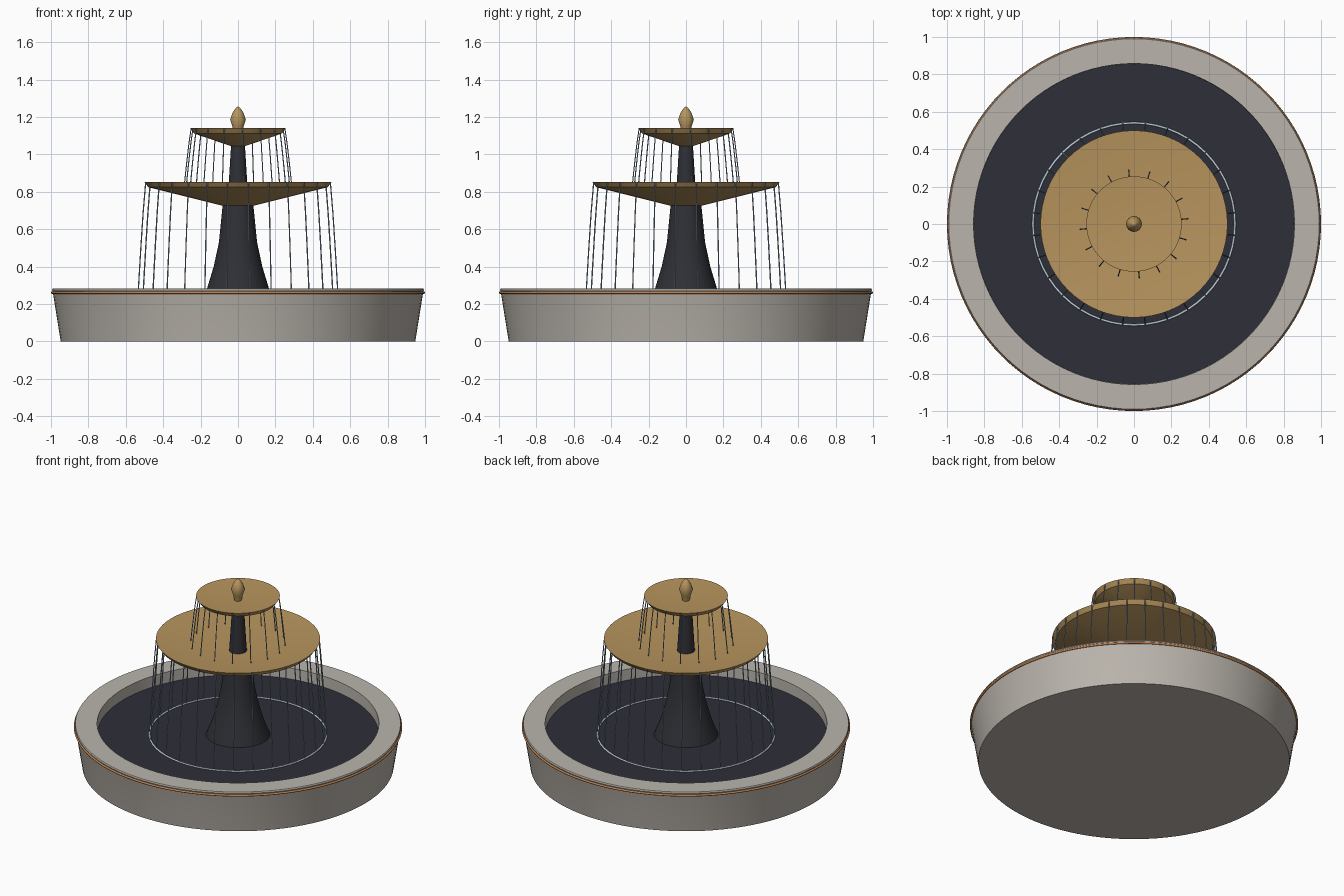
import bpy, bmesh, math

if "Cube" in bpy.data.objects:
    bpy.data.objects.remove(bpy.data.objects["Cube"])


def material(name, rgb):
    def lin(c):
        c /= 255
        return c / 12.92 if c <= 0.04045 else ((c + 0.055) / 1.055) ** 2.4
    m = bpy.data.materials.new(name)
    m.diffuse_color = (*[lin(c) for c in rgb], 1)
    m.use_nodes = True
    m.node_tree.nodes["Principled BSDF"].inputs["Base Color"].default_value = m.diffuse_color
    return m


STONE = material("pale stone", (186, 180, 172))
BRASS = material("brass", (184, 149, 94))
COPPER = material("copper", (196, 132, 78))
WATER = material("dark water", (46, 46, 56))
IRON = material("dark iron", (47, 48, 54))
STREAM = material("stream blue", (140, 165, 190))
FOAM = material("foam", (196, 214, 224))


def finish(ob, mat, angle=30):
    ob.data.materials.append(mat)
    for p in ob.data.polygons:
        p.use_smooth = True
    ob.data.set_sharp_from_angle(angle=math.radians(angle))
    return ob


def lathe(name, profile, mat, segments=64, closed=False, angle=30):
    """Spin a (radius, height) profile, listed bottom to top on the outside."""
    bm = bmesh.new()
    rings = []
    for r, z in profile:
        if r == 0:
            rings.append([bm.verts.new((0, 0, z))] * segments)
        else:
            rings.append([bm.verts.new((r * math.cos(a), r * math.sin(a), z))
                          for a in (math.tau * i / segments for i in range(segments))])
    pairs = list(zip(rings, rings[1:]))
    if closed:
        pairs.append((rings[-1], rings[0]))
    for lo, hi in pairs:
        for i in range(segments):
            j = (i + 1) % segments
            quad = dict.fromkeys([lo[i], lo[j], hi[j], hi[i]])
            bm.faces.new(list(quad))
    bmesh.ops.recalc_face_normals(bm, faces=bm.faces)
    mesh = bpy.data.meshes.new(name)
    bm.to_mesh(mesh)
    bm.free()
    ob = bpy.data.objects.new(name, mesh)
    bpy.context.collection.objects.link(ob)
    return finish(ob, mat, angle)


def hoop(name, radius, z, thick, mat, segments):
    """Thin round ring."""
    profile = [(radius + thick * math.cos(math.tau * k / 8),
                z + thick * math.sin(math.tau * k / 8)) for k in range(8)]
    return lathe(name, profile, mat, segments, closed=True, angle=60)


def streams(name, count, offset, top, bottom, thick):
    """Ring of thin falling jets between two (radius, height) points."""
    cu = bpy.data.curves.new(name, "CURVE")
    cu.dimensions = "3D"
    cu.bevel_depth = thick
    cu.bevel_resolution = 1
    cu.use_fill_caps = True
    for k in range(count):
        a = math.tau * (k + offset) / count
        sp = cu.splines.new("POLY")
        sp.points.add(4)
        for i, p in enumerate(sp.points):
            t = i / 4
            r = top[0] + (bottom[0] - top[0]) * t ** 0.85
            z = top[1] + (bottom[1] - top[1]) * t
            p.co = (r * math.cos(a), r * math.sin(a), z, 1)
    cu.materials.append(STREAM)
    bpy.context.collection.objects.link(bpy.data.objects.new(name, cu))


# Basin with a flat rim, and the copper band round it
lathe("basin", [(0, 0), (0.948, 0), (0.988, 0.25), (0.994, 0.275), (0.99, 0.283),
                (0.858, 0.283), (0.855, 0.15), (0, 0.15)], STONE, 96)
hoop("rim_band", 0.993, 0.261, 0.007, COPPER, 96)

# Pool surface and the splash ring
lathe("water", [(0, 0.16), (0.8555, 0.16), (0.8565, 0.21), (0, 0.21)], WATER, 96)
hoop("splash_ring", 0.54, 0.213, 0.006, FOAM, 56)

# Pedestal and upper column
lathe("pedestal", [(0, 0.17), (0.205, 0.17), (0.195, 0.21), (0.165, 0.285), (0.13, 0.40),
                   (0.102, 0.53), (0.082, 0.73), (0, 0.73)], IRON, 48)
lathe("column", [(0, 0.74), (0.056, 0.74), (0.048, 0.87), (0.037, 1.05), (0, 1.05)], IRON, 48)

# Two shallow dishes
lathe("lower_dish", [(0, 0.722), (0.08, 0.725), (0.48, 0.825), (0.5, 0.853),
                     (0.492, 0.853), (0, 0.765)], BRASS, 64, angle=20)
lathe("upper_dish", [(0, 1.04), (0.04, 1.045), (0.235, 1.112), (0.255, 1.141),
                     (0.249, 1.141), (0, 1.11)], BRASS, 64, angle=20)

# Finial
lathe("finial", [(0, 1.105), (0.022, 1.11), (0.03, 1.15), (0.042, 1.185), (0.03, 1.222),
                 (0.012, 1.248), (0, 1.256)], BRASS, 24, angle=40)

# Falling water
streams("lower_streams", 28, 0.5, (0.497, 0.85), (0.54, 0.212), 0.0035)
streams("upper_streams", 16, 0.25, (0.252, 1.138), (0.29, 0.82), 0.003)
